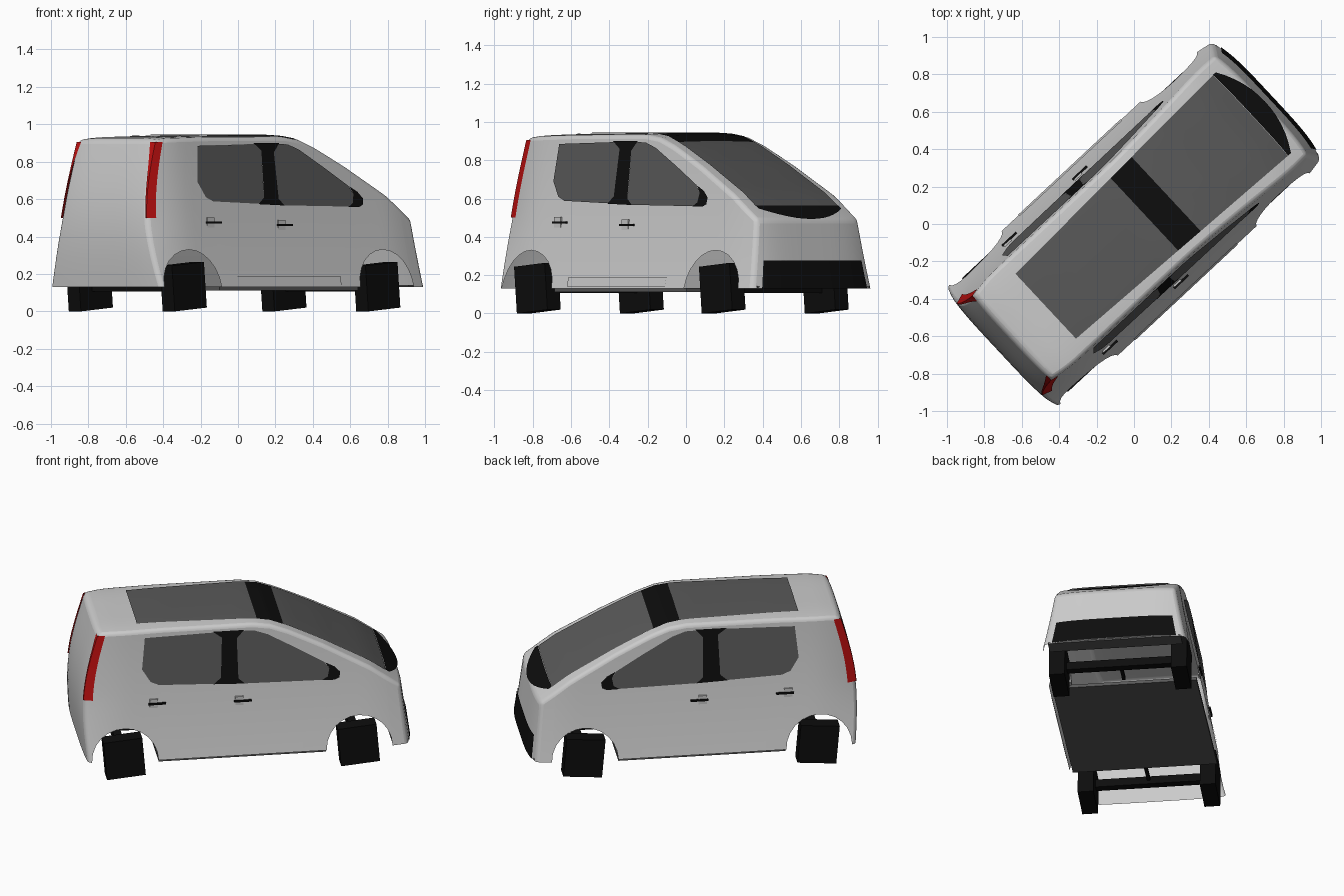
import bpy, bmesh, math

if "Cube" in bpy.data.objects:
    bpy.data.objects.remove(bpy.data.objects["Cube"])

# car frame: u forward, v left, z up; whole car is turned 43 degrees
C, S = math.cos(math.radians(43)), math.sin(math.radians(43))


def material(name, c):
    m = bpy.data.materials.new(name)
    m.diffuse_color = (*c, 1)
    m.use_nodes = True
    m.node_tree.nodes["Principled BSDF"].inputs["Base Color"].default_value = m.diffuse_color
    return m


BLACK = material("black", (0.004, 0.004, 0.004))
GLASS = material("glass", (0.1, 0.1, 0.1))
RED = material("red", (0.5, 0.005, 0.005))


def make(name, verts, faces, mat=None, smooth=True):
    me = bpy.data.meshes.new(name)
    me.from_pydata([(C * u - S * v, S * u + C * v, z) for u, v, z in verts], [], faces)
    bm = bmesh.new()
    bm.from_mesh(me)
    bmesh.ops.remove_doubles(bm, verts=bm.verts, dist=0.0005)
    bmesh.ops.recalc_face_normals(bm, faces=bm.faces)
    bm.to_mesh(me)
    bm.free()
    ob = bpy.data.objects.new(name, me)
    bpy.context.collection.objects.link(ob)
    if mat:
        me.materials.append(mat)
    if smooth:
        bpy.ops.object.select_all(action='DESELECT')
        ob.select_set(True)
        bpy.context.view_layer.objects.active = ob
        bpy.ops.object.shade_smooth_by_angle(angle=math.radians(35))
    return ob


def grid(rows, base=0):
    n = len(rows[0])
    faces = [(base + i * n + j, base + i * n + j + 1, base + (i + 1) * n + j + 1, base + (i + 1) * n + j)
             for i in range(len(rows) - 1) for j in range(n - 1)]
    return [p for r in rows for p in r], faces


def box(name, c, size, mat=None, pitch=0.0):
    cp, sp = math.cos(pitch), math.sin(pitch)
    vs = []
    for a in (-.5, .5):
        for b in (-.5, .5):
            for d in (-.5, .5):
                x, z = a * size[0], d * size[2]
                vs.append((c[0] + x * cp - z * sp, c[1] + b * size[1], c[2] + x * sp + z * cp))
    fs = [(0, 1, 3, 2), (4, 6, 7, 5), (0, 4, 5, 1), (2, 3, 7, 6), (0, 2, 6, 4), (1, 5, 7, 3)]
    return make(name, vs, fs, mat, False)


def lerp(a, b, t):
    return a + (b - a) * t


def clamp(x):
    return max(0.0, min(1.0, x))


ROOF = [(-.885, .915), (-.8, .923), (-.5, .93), (.05, .931), (.153, .915), (.27, .87),
        (.475, .77), (.745, .622), (.93, .49)]


def roof_z(u):
    for (a, za), (b, zb) in zip(ROOF, ROOF[1:]):
        if u <= b:
            return lerp(za, zb, (u - a) / (b - a))
    return ROOF[-1][1] - (u - .93) * .7


def half_width(u, z):
    d = z - .13
    w = .455 - .163 * d - .08 * d * (.79 - d)
    w -= (.025 + .025 * clamp(d / .37)) * max(0, (-.7 - u) / .28) ** 2
    return w - .028 * max(0, (u - .7) / .26) ** 2


def crown(f):
    return 1 - abs(f) ** 4


def top(u, f):
    z = roof_z(u)
    b = crown(f)
    return (u + .02 * b * clamp((u - .6) / .33), f * half_width(u, z), z + .01 * b * clamp((.93 - u) / .3))


def front(t, f):
    u, z = lerp(.965, .93, t), lerp(.13, .49, t)
    return (u + (.035 - .015 * t) * crown(f), f * half_width(u, z), z)


# lower edge of the side, with both wheel arches
def arch(c):
    return [(c - .2 * math.cos(a), .13 + .2 * math.sin(a)) for a in [math.pi * i / 12 for i in range(13)]]


REAR, FRONT = -.743, .672
edge = [(-.965, .13)] + arch(REAR) + [(lerp(-.543, .472, i / 9), .13) for i in range(1, 9)] + arch(FRONT) + [(.965, .13)]
N = 10


def side(col, t):
    ub, zb = edge[col]
    ut = lerp(-.885, .93, (ub + .965) / 1.93)
    u = lerp(ub, ut, t) - .05 * math.sin(math.pi * t) * clamp((-.5 - ub) / .465) ** 2
    return u, lerp(zb, roof_z(ut), t)


# body shell: two sides and one skin from rear over roof to nose
verts, faces = [], []
for sgn in (-1, 1):
    rows = []
    for col in range(len(edge)):
        pts = [side(col, j / N) for j in range(N + 1)]
        rows.append([(u, sgn * half_width(u, z), z) for u, z in pts])
    v, f = grid(rows, len(verts))
    verts += v
    faces += f
F = [i / 8 for i in range(-8, 9)]
rows = []
for j in range(N + 1):
    u, z = side(0, j / N)
    rows.append([(u - .012 * crown(f), f * half_width(u, z), z) for f in F])
for col in range(1, len(edge) - 1):
    rows.append([top(side(col, 1)[0], f) for f in F])
for j in range(N, -1, -1):
    rows.append([front(j / N, f) for f in F])
v, f = grid(rows, len(verts))
body = make("body_shell", verts + v, faces + f)
bev = body.modifiers.new("soft_corners", 'BEVEL')
bev.limit_method = 'ANGLE'
bev.angle_limit = math.radians(45)
bev.width = .02
bev.segments = 3


# panels lying on the roof and windscreen
def roof_panel(name, u0, u1, mat, n=12, lift=.005):
    rows = []
    for i in range(n + 1):
        u = lerp(u0, u1, i / n)
        w = lerp(.237, .295, (u + .647) / 1.5)
        row = []
        for k in range(-4, 5):
            vv = w * k / 4
            p = top(u, vv / half_width(u, roof_z(u)))
            row.append((p[0] + lift * .4, vv, p[2] + lift))
        rows.append(row)
    make(name, *grid(rows), mat)


roof_panel("roof_glass", -.647, .074, GLASS)
roof_panel("roof_band", .074, .233, BLACK)
roof_panel("windscreen", .233, .84, GLASS)

# black curved strip at the windscreen base
rows = []
for k in range(-6, 7):
    vv = .295 * k / 6
    end = .84 + .02 + .075 * (1 - (k / 6) ** 2)
    row = []
    for i in range(5):
        u = lerp(.84, end, i / 4)
        p = top(u, vv / .36)
        row.append((p[0] + .004, vv, p[2] + .007))
    rows.append(row)
make("windscreen_base", *grid(rows), BLACK)

# lower grille
make("grille", *grid([[(p[0] + .006, p[1], p[2]) for p in (front(t, f * .88 / 8) for f in range(-8, 9))]
                      for t in (0, .2, .41)]), BLACK)

# side outlines in (u, z)
rear_win = [(-.61, .885), (-.63, .69), (-.58, .61), (-.53, .588), (-.19, .575), (-.155, .61), (-.145, .86), (-.175, .895)]
front_win = [(-.03, .895), (.05, .893), (.13, .865), (.3, .77), (.47, .67), (.5, .63), (.5, .57), (.47, .56), (-.02, .567), (-.05, .6), (-.055, .85)]
pillar = [(-.2, .9), (-.145, .86), (-.155, .61), (-.2, .573), (-.01, .566), (-.05, .6), (-.055, .85), (-.01, .9)]
corner = [(.475, .668), (.53, .64), (.565, .605), (.56, .57), (.53, .557), (.455, .559), (.49, .58), (.5, .63)]
sill = [(-.42, .14), (.33, .14), (.33, .19), (-.42, .19)]


def side_panel(name, poly, sgn, mat, lift=.006):
    make(name, [(u, sgn * (half_width(u, z) + lift), z) for u, z in poly], [tuple(range(len(poly)))], mat, False)


for sgn, label in ((-1, "right"), (1, "left")):
    side_panel(label + "_rear_window", rear_win, sgn, GLASS)
    side_panel(label + "_front_window", front_win, sgn, GLASS)
    side_panel(label + "_door_pillar", pillar, sgn, BLACK, .0065)
    side_panel(label + "_window_corner", corner, sgn, BLACK, .0065)
    side_panel(label + "_sill_trim", sill, sgn, None)
    # door handles with their recess plates
    for i, (u, z) in enumerate(((-.553, .475), (-.036, .462))):
        w = half_width(u, z)
        box(f"{label}_door_handle_{i}", (u + .01, sgn * (w + .009), z), (.105, .012, .011), BLACK)
        box(f"{label}_handle_plate_{i}", (u - .01, sgn * w, z), (.05, .012, .055))
    # tall tail lights wrapping the rear corners
    rows = []
    for j in range(9):
        z = lerp(.5, .905, j / 8)
        u0 = side(0, (z - .13) / .785)[0]
        wd = lerp(.05, .04, j / 8)
        w0 = half_width(u0, z)
        inner = lerp(.004, .035, (j / 8) ** 3)
        rows.append([(u0 - .007, sgn * (w0 - inner), z), (u0 - .004, sgn * (w0 + .003), z),
                     (u0 + wd, sgn * (half_width(u0 + wd, z) + .004), z)])
    make(label + "_tail_light", *grid(rows), RED, False)
    # square wheels
    for end, u in (("front", FRONT), ("rear", REAR)):
        box(f"{label}_{end}_wheel", (u, sgn * .368, .132), (.235, .095, .245), BLACK, math.radians(5))

# underside
for end, u, s in (("front", FRONT, -1), ("rear", REAR, 1)):
    box(end + "_axle", (u, 0, .132), (.05, .68, .05), BLACK)
    box(end + "_shaft", (u + s * .1, 0, .14), (.16, .02, .02), BLACK)
box("floor", (-.035, 0, .122), (1.01, .87, .02), GLASS)
box("front_undertray", (.925, 0, .137), (.1, .8, .01), GLASS)
